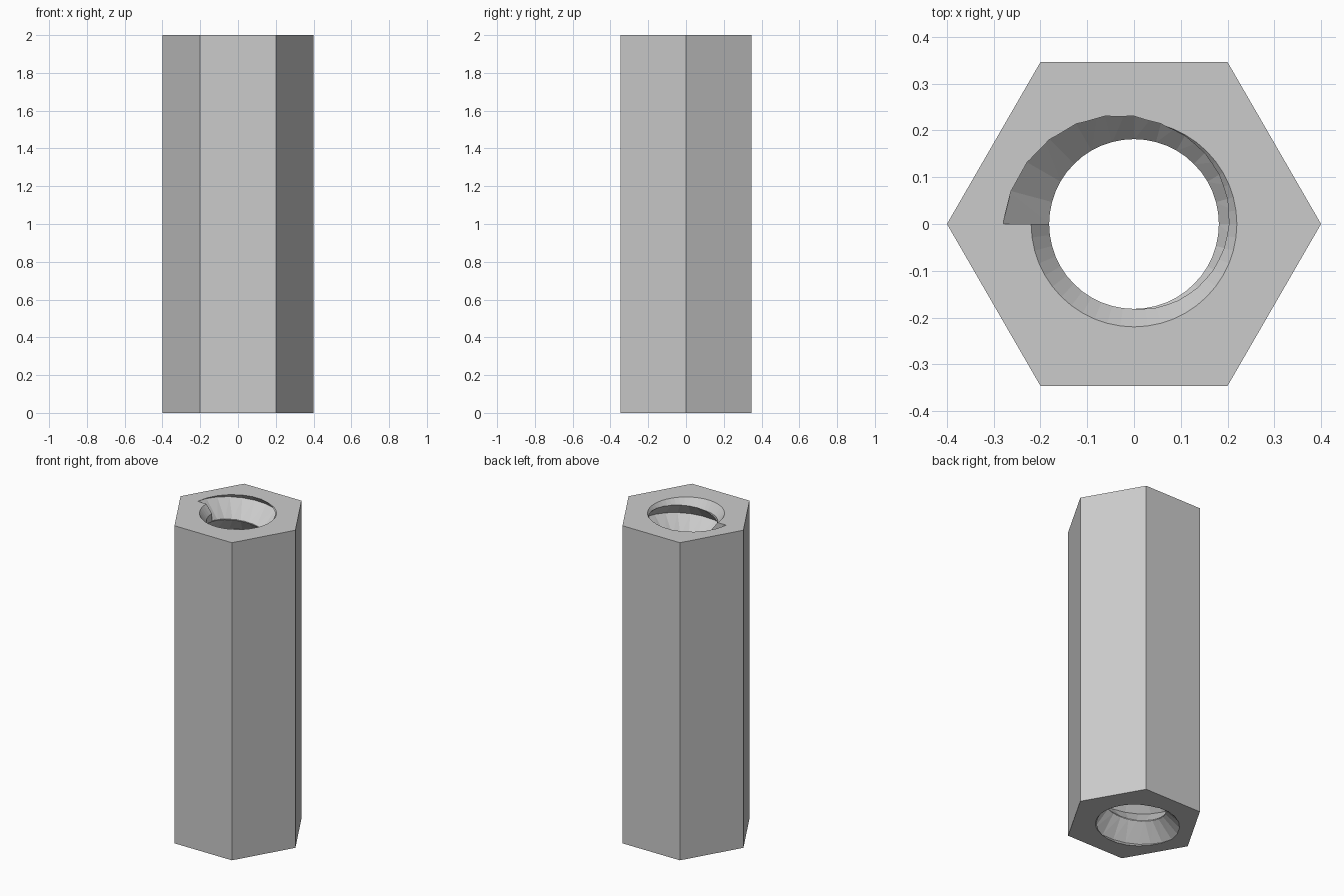
import bpy, bmesh, math

cube = bpy.data.objects.get("Cube")
if cube:
    bpy.data.objects.remove(cube, do_unlink=True)

HEIGHT = 2.0
HEX_R = 0.4
CREST_R, ROOT_R = 0.18, 0.28
PITCH, STEPS, TURNS = 0.2, 24, 12

grey = bpy.data.materials.new("plain grey")
grey.use_nodes = True
colour = (0.6, 0.6, 0.6, 1)
grey.diffuse_color = colour
grey.node_tree.nodes["Principled BSDF"].inputs["Base Color"].default_value = colour


def polar(r, angle, z):
    return (r * math.cos(angle), r * math.sin(angle), z)


def finish(bm, name):
    bmesh.ops.recalc_face_normals(bm, faces=bm.faces[:])
    mesh = bpy.data.meshes.new(name)
    bm.to_mesh(mesh)
    bm.free()
    mesh.materials.append(grey)
    obj = bpy.data.objects.new(name, mesh)
    bpy.context.collection.objects.link(obj)
    return obj


def hex_prism(name):
    bm = bmesh.new()
    base = bm.faces.new([bm.verts.new(polar(HEX_R, math.pi * i / 3, 0)) for i in range(6)])
    ext = bmesh.ops.extrude_face_region(bm, geom=[base])["geom"]
    tops = [v for v in ext if isinstance(v, bmesh.types.BMVert)]
    bmesh.ops.translate(bm, verts=tops, vec=(0, 0, HEIGHT))
    return finish(bm, name)


def lathe(name, profile, segments):
    # closed solid of revolution from (radius, height) points
    bm = bmesh.new()
    rings = [[bm.verts.new(polar(r, math.tau * i / segments, z)) for i in range(segments)]
             for r, z in profile]
    for a, b in zip(rings, rings[1:]):
        for i in range(segments):
            j = (i + 1) % segments
            bm.faces.new((a[i], a[j], b[j], b[i]))
    bm.faces.new(rings[0])
    bm.faces.new(rings[-1])
    return finish(bm, name)


def threaded_rod(name):
    # one continuous V thread whose last root point meets the top face
    bm = bmesh.new()
    n = TURNS * STEPS
    start = HEIGHT - TURNS * PITCH + 0.0007

    def point(r, i, shift):
        return bm.verts.new(polar(r, math.pi + math.tau * i / STEPS, start + PITCH * i / STEPS + shift))

    crest = [point(CREST_R, i, -PITCH / 2) for i in range(n + STEPS + 1)]
    root = [point(ROOT_R, i, 0) for i in range(n + 1)]
    for i in range(n):
        bm.faces.new((crest[i], crest[i + 1], root[i + 1], root[i]))
        bm.faces.new((root[i], root[i + 1], crest[i + STEPS + 1], crest[i + STEPS]))
    # close both ends with a groove wall and a fan to the axis
    for k, z in ((0, start - PITCH), (n, HEIGHT + PITCH)):
        bm.faces.new((crest[k], root[k], crest[k + STEPS]))
        tip = bm.verts.new((0, 0, z))
        loop = crest[k:k + STEPS + 1]
        for a, b in zip(loop, loop[1:] + loop[:1]):
            bm.faces.new((a, b, tip))
    bmesh.ops.triangulate(bm, faces=bm.faces[:])
    return finish(bm, name)


# hexagonal body
body = hex_prism("hex_spacer_body")

# bore with a countersink at each end
bore_r, sink_r, slope, over = 0.1815, 0.22, 0.75, 0.1
depth = (sink_r - bore_r) / slope
wide = sink_r + slope * over
bore = lathe("bore_cutter", [(wide, -over), (bore_r, depth),
                             (bore_r, HEIGHT - depth), (wide, HEIGHT + over)], 2 * STEPS)
thread = threaded_rod("thread_cutter")

# cut the threaded hole
bpy.context.view_layer.objects.active = body
for cutter in (thread, bore):
    cutter.hide_render = True
    mod = body.modifiers.new(cutter.name, 'BOOLEAN')
    mod.operation = 'DIFFERENCE'
    mod.solver = 'EXACT'
    mod.object = cutter
    bpy.ops.object.modifier_apply(modifier=mod.name)
    bpy.data.objects.remove(cutter, do_unlink=True)
